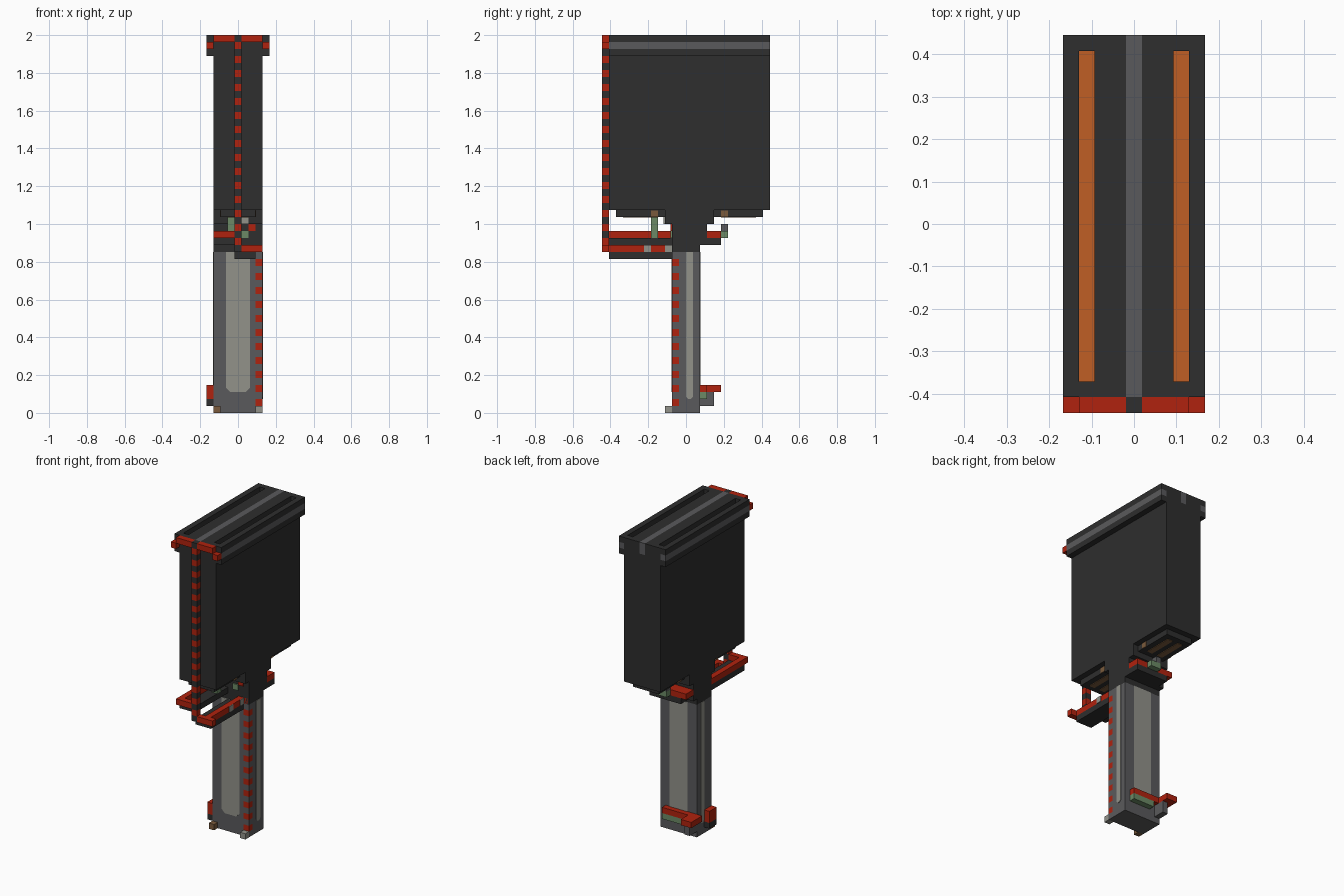
import bpy, bmesh
from mathutils import Matrix, Vector

U = 1 / 27  # edge of one block

if "Cube" in bpy.data.objects:
    bpy.data.objects.remove(bpy.data.objects["Cube"], do_unlink=True)


def material(name, hex_code):
    m = bpy.data.materials.new(name)
    srgb = [int(hex_code[i:i + 2], 16) / 255 for i in (0, 2, 4)]
    col = [c / 12.92 if c < 0.04 else ((c + 0.055) / 1.055) ** 2.4 for c in srgb] + [1]
    m.use_nodes = True
    m.diffuse_color = col
    m.node_tree.nodes["Principled BSDF"].inputs["Base Color"].default_value = col
    return m


dark = material("charcoal", "2e2e2e")
grey = material("mid grey", "5a5a5c")
light = material("light grey", "92928a")
red = material("red", "b0220e")
orange = material("orange", "c05e25")
green = material("sage green", "6c8a66")
tan = material("brown", "7a5a3c")


def blocks(name, mats, boxes):
    """Boxes are (x range, y range, z range, material slot) in block units."""
    bm = bmesh.new()
    for xs, ys, zs, slot in boxes:
        lo, hi = Vector((xs[0], ys[0], zs[0])), Vector((xs[1], ys[1], zs[1]))
        mat = Matrix.Translation((lo + hi) / 2 * U) @ Matrix.Diagonal(((hi - lo) * U).to_4d())
        for v in bmesh.ops.create_cube(bm, size=1, matrix=mat)["verts"]:
            for f in v.link_faces:
                f.material_index = slot
    me = bpy.data.meshes.new(name)
    bm.to_mesh(me)
    bm.free()
    for m in mats:
        me.materials.append(m)
    ob = bpy.data.objects.new(name, me)
    bpy.context.collection.objects.link(ob)
    return ob


def box(name, mat, xs, ys, zs):
    return blocks(name, [mat], [(xs, ys, zs, 0)])


def mirrored(ob):
    ob.modifiers.new("Mirror", "MIRROR").use_axis[0] = True
    return ob


def panel(name, mat, half, z0, z1, cut, place):
    """Thin plate with clipped corners, mapped into space by place(a, z)."""
    pts = [(-half, z0 + cut), (-half + cut, z0), (half - cut, z0), (half, z0 + cut),
           (half, z1), (-half, z1)]
    bm = bmesh.new()
    bm.faces.new([bm.verts.new(Vector(place(a, z)) * U) for a, z in pts])
    bmesh.ops.recalc_face_normals(bm, faces=bm.faces)
    me = bpy.data.meshes.new(name)
    bm.to_mesh(me)
    bm.free()
    me.materials.append(mat)
    ob = bpy.data.objects.new(name, me)
    bpy.context.collection.objects.link(ob)
    sol = ob.modifiers.new("Thickness", "SOLIDIFY")
    sol.thickness, sol.offset = 0.006, 0
    return ob


SIDE = (-3.5, 3.5)

# Head and its cap
box("head", dark, SIDE, (-11, 12), (29, 52))
mirrored(box("cap_ridge", dark, (0.5, 2.5), (-11, 12), (52, 54)))
box("cap_stripe", grey, (-0.5, 0.5), (-11, 12), (52, 54))
for end, ys in (("front", (-11, -10)), ("back", (11, 12))):
    mirrored(box("groove_end_" + end, dark, (2.5, 3.5), ys, (52, 54)))
mirrored(box("groove_glow", orange, (2.5, 3.5), (-10, 11), (52, 52.1)))
mirrored(blocks("cap_rail", [dark, grey],
                [((3.5, 4.5), (-11, 12), (z, z + 1), int(z == 52)) for z in (51, 52, 53)]))
mirrored(box("cap_trim", red, (0.5, 3.5), (-12, -11), (53, 54)))
mirrored(box("cap_trim_corner", red, (3.5, 4.5), (-12, -11), (52, 53)))

# Checked strips on the head and the handle
blocks("head_strip", [dark, red],
       [((-0.5, 0.5), (-12, -11), (z, z + 1), int(z % 2 == 0)) for z in range(23, 54)])
blocks("handle_strip", [grey, red],
       [((2.5, 3.5), (-2, -1), (z, z + 1), z % 2) for z in range(23)])

# Plates under the head
for end, ys, inset in (("front", (-10, -3), (-9, -4)), ("back", (4, 11), (5, 10))):
    box("under_plate_" + end, dark, (-2.5, 2.5), ys, (28, 29))
    mirrored(box("under_glow_" + end, tan, (0.5, 1.5), inset, (27.9, 28)))

# Neck stepping down to the handle
for i, (ys, zs) in enumerate((((-3, 4), (27, 29)), ((-2, 3), (24, 27)), ((-2, 2), (23, 24)))):
    box(f"neck_{i}", dark, SIDE, ys, zs)

# Handle with inlaid panels
box("handle", grey, (-3.5, 2.5), (-2, 2), (0, 23))
box("handle_edge", grey, (2.5, 3.5), (-1, 2), (0, 23))
for end, y in (("front", -2), ("back", 2)):
    panel("handle_panel_" + end, light, 1.7, 3, 23, 0.6, lambda a, z: (a, y, z))
mirrored(panel("handle_panel_side", light, 0.5, 2, 23, 0.3, lambda a, z: (3.5, a + 0.5, z)))

# Front guard
LEFT, RIGHT = (-3.5, -2.5), (1.5, 2.5)
box("guard_cross_upper", red, (-3.5, -0.5), (-12, -11), (25, 26))
box("guard_cross_lower", red, (0.5, 3.5), (-12, -11), (23, 24))
box("guard_bar_upper", red, LEFT, (-11, -2), (25, 26))
box("guard_bar_upper_base", dark, (-3.5, -0.5), (-11, -2), (24, 25))
box("guard_bar_lower", red, RIGHT, (-11, -2), (23, 24))
box("guard_bar_lower_base", dark, (-0.5, 2.5), (-11, -2), (22, 23))
box("guard_joint", red, (2.5, 3.5), (-2, -1), (23, 24))
blocks("guard_studs", [light],
       [((2.4, 2.6), (y, y + 1), (23, 24), 0) for y in (-6, -3)])
box("trigger_post", green, (-1.5, -0.5), (-5, -4), (25, 28))
box("trigger_mount", tan, (-2.6, 2.6), (-5, -4), (28, 28.95))
box("trigger_stud", light, (0.5, 1.5), (-3.2, -3), (27, 28))
box("trigger_tip", green, (0.5, 1.5), (-2.2, -2), (25, 26))
box("trigger_side", red, RIGHT, (-2.2, -2), (26, 27))

# Rear latch
box("latch_bar", red, (-3.5, 3.5), (3, 5), (25, 26))
box("latch_base", dark, (-2.5, 3.5), (2, 5), (24, 25))
box("latch_tip", green, (-0.5, 1.5), (5, 6), (25, 26))
box("latch_hook", grey, (-0.5, 0.5), (5, 6), (26, 27))
box("latch_mount", tan, (-2.6, 2.6), (5, 6), (28, 28.95))

# Foot of the handle
box("foot_bar", red, (-3.5, 2.5), (2, 3), (3, 4))
box("foot_bar_inlay", green, (-1.5, 2.5), (2, 3), (2, 3))
box("foot_spur", red, (-4.5, -2.5), (2, 5), (3, 4))
box("foot_spur_base", grey, (-3.5, -2.5), (2, 4), (1, 3))
box("foot_side_clip", red, (-4.5, -3.5), (-2, 0), (2, 4))
box("foot_side_base", dark, (-4.5, -3.5), (-2, 0), (1, 2))
box("toe_left", tan, (-3.5, -2.5), (-3, -2), (0, 1))
box("toe_right", light, (2.5, 3.5), (-3, -2), (0, 1))
